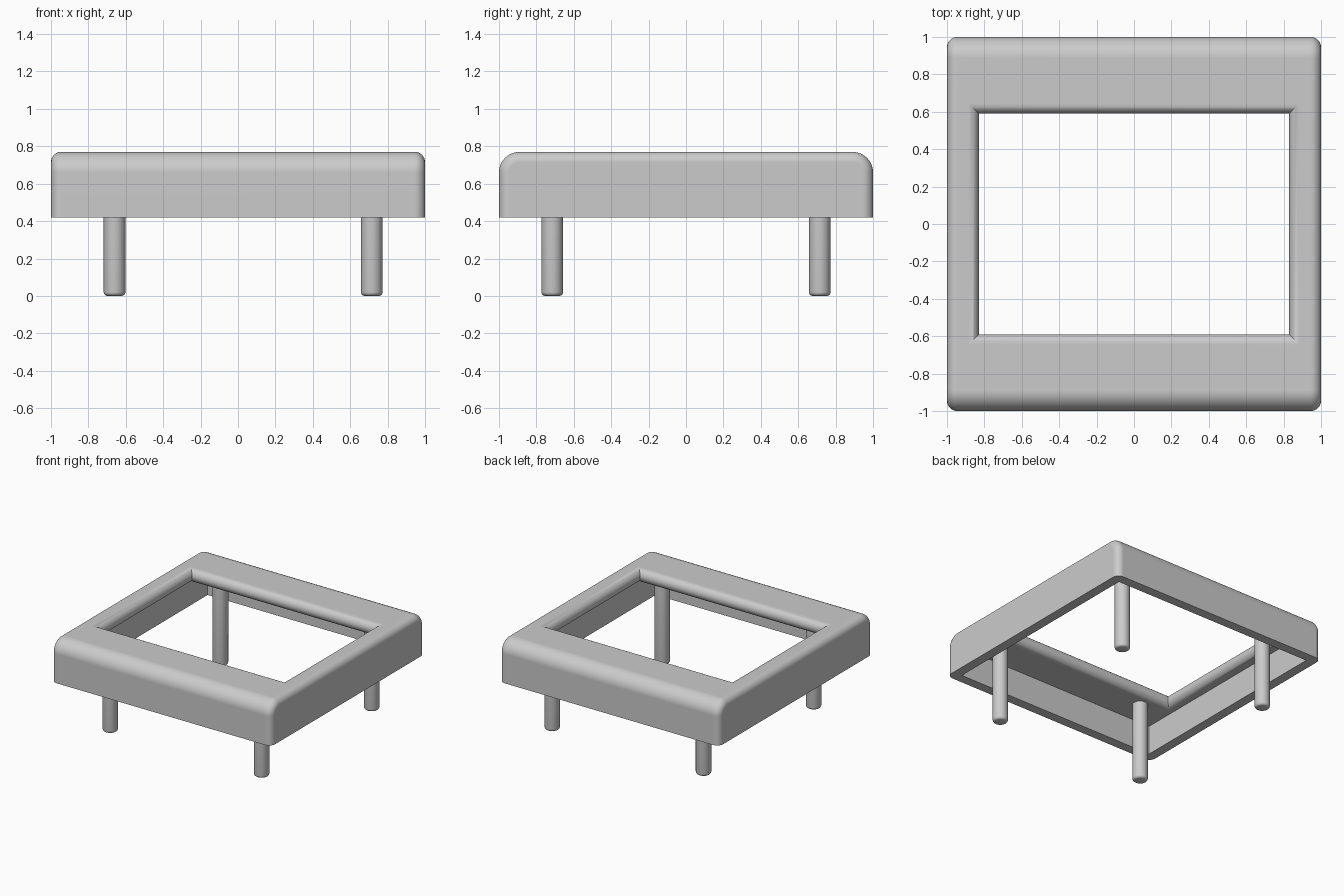
import bpy, bmesh, math

cube = bpy.data.objects.get("Cube")
if cube:
    bpy.data.objects.remove(cube, do_unlink=True)

BOTTOM, TOP = 0.42, 0.77      # height range of the frame
LIP = 0.055                   # half thickness of the top plate
WALL = 0.08

grey = bpy.data.materials.new("plain_grey")
grey.use_nodes = True
grey.diffuse_color = (0.6, 0.6, 0.6, 1)
grey.node_tree.nodes["Principled BSDF"].inputs["Base Color"].default_value = (0.6, 0.6, 0.6, 1)


def finish(name, bm):
    bmesh.ops.recalc_face_normals(bm, faces=bm.faces)
    mesh = bpy.data.meshes.new(name)
    bm.to_mesh(mesh)
    bm.free()
    obj = bpy.data.objects.new(name, mesh)
    bpy.context.collection.objects.link(obj)
    mesh.materials.append(grey)
    return obj


def activate(obj):
    bpy.ops.object.select_all(action="DESELECT")
    obj.select_set(True)
    bpy.context.view_layer.objects.active = obj


def smooth(obj):
    activate(obj)
    bpy.ops.object.shade_smooth_by_angle(angle=math.radians(30))


def rect_stack(name, rings):
    """Closed solid through rectangles given as (half x, half y, z)."""
    bm = bmesh.new()
    loops = [[bm.verts.new((sx * hx, sy * hy, z))
              for sx, sy in ((-1, -1), (1, -1), (1, 1), (-1, 1))]
             for hx, hy, z in rings]
    for a, b in zip(loops, loops[1:]):
        for i in range(4):
            j = (i + 1) % 4
            bm.faces.new((a[i], a[j], b[j], b[i]))
    bm.faces.new(loops[0])
    bm.faces.new(loops[-1])
    return finish(name, bm)


def cut(obj, cutter):
    cutter.hide_render = True
    activate(obj)
    mod = obj.modifiers.new("cut", "BOOLEAN")
    mod.operation = "DIFFERENCE"
    mod.solver = "EXACT"
    mod.object = cutter
    bpy.ops.object.modifier_apply(modifier=mod.name)
    bpy.data.objects.remove(cutter, do_unlink=True)


# Frame body: rounded side profile drawn out along x, with softened ends
bm = bmesh.new()
radius, steps = 0.11, 12
arc = [(1 - radius + radius * math.cos(a), TOP - radius + radius * math.sin(a))
       for a in (i * math.pi / 2 / steps for i in range(steps + 1))]
profile = [(1, BOTTOM)] + arc + [(-y, z) for y, z in reversed(arc)] + [(-1, BOTTOM)]
end = bm.faces.new([bm.verts.new((-1, y, z)) for y, z in profile])
moved = bmesh.ops.extrude_face_region(bm, geom=[end], use_keep_orig=True)["geom"]
bmesh.ops.translate(bm, vec=(2, 0, 0),
                    verts=[v for v in moved if isinstance(v, bmesh.types.BMVert)])
rim = [e for e in bm.edges
       if abs(e.verts[0].co.x - e.verts[1].co.x) < 0.01
       and max(v.co.z for v in e.verts) > BOTTOM + 0.01]
bmesh.ops.recalc_face_normals(bm, faces=bm.faces)
bmesh.ops.bevel(bm, geom=rim, offset=LIP, segments=8, profile=0.5, affect="EDGES")
frame = finish("frame", bm)

# Hollow underside
inner = 1 - WALL
ceiling = TOP - 2 * LIP
cut(frame, rect_stack("cavity_cutter", [(inner, inner, BOTTOM - 0.1), (inner, inner, ceiling)]))

# Opening through the top with a rounded lip and mitred corners
hx, hy, rounds = 0.83, 0.59, 16
rings = [(hx + LIP, hy + LIP, ceiling - 0.03)]
for i in range(rounds + 1):
    t = -math.pi / 2 + math.pi * i / rounds
    grow = LIP * (1 - math.cos(t))
    rings.append((hx + grow, hy + grow, TOP - LIP + LIP * math.sin(t)))
rings.append((hx + LIP, hy + LIP, TOP + 0.03))
cut(frame, rect_stack("opening_cutter", rings))
smooth(frame)
weighted = frame.modifiers.new("even_shading", "WEIGHTED_NORMAL")
weighted.keep_sharp = True

# Round legs with softened feet
for depth, y in (("front", -0.715), ("back", 0.715)):
    for side, x in (("right", -0.66), ("left", 0.715)):
        bm = bmesh.new()
        height = ceiling + 0.01
        bmesh.ops.create_cone(bm, cap_ends=True, segments=32, radius1=0.058,
                              radius2=0.058, depth=height)
        bmesh.ops.translate(bm, vec=(x, y, height / 2), verts=bm.verts)
        foot = [e for e in bm.edges if max(v.co.z for v in e.verts) < 0.01]
        bmesh.ops.bevel(bm, geom=foot, offset=0.02, segments=4, profile=0.5, affect="EDGES")
        smooth(finish(f"{depth}_{side}_leg", bm))
